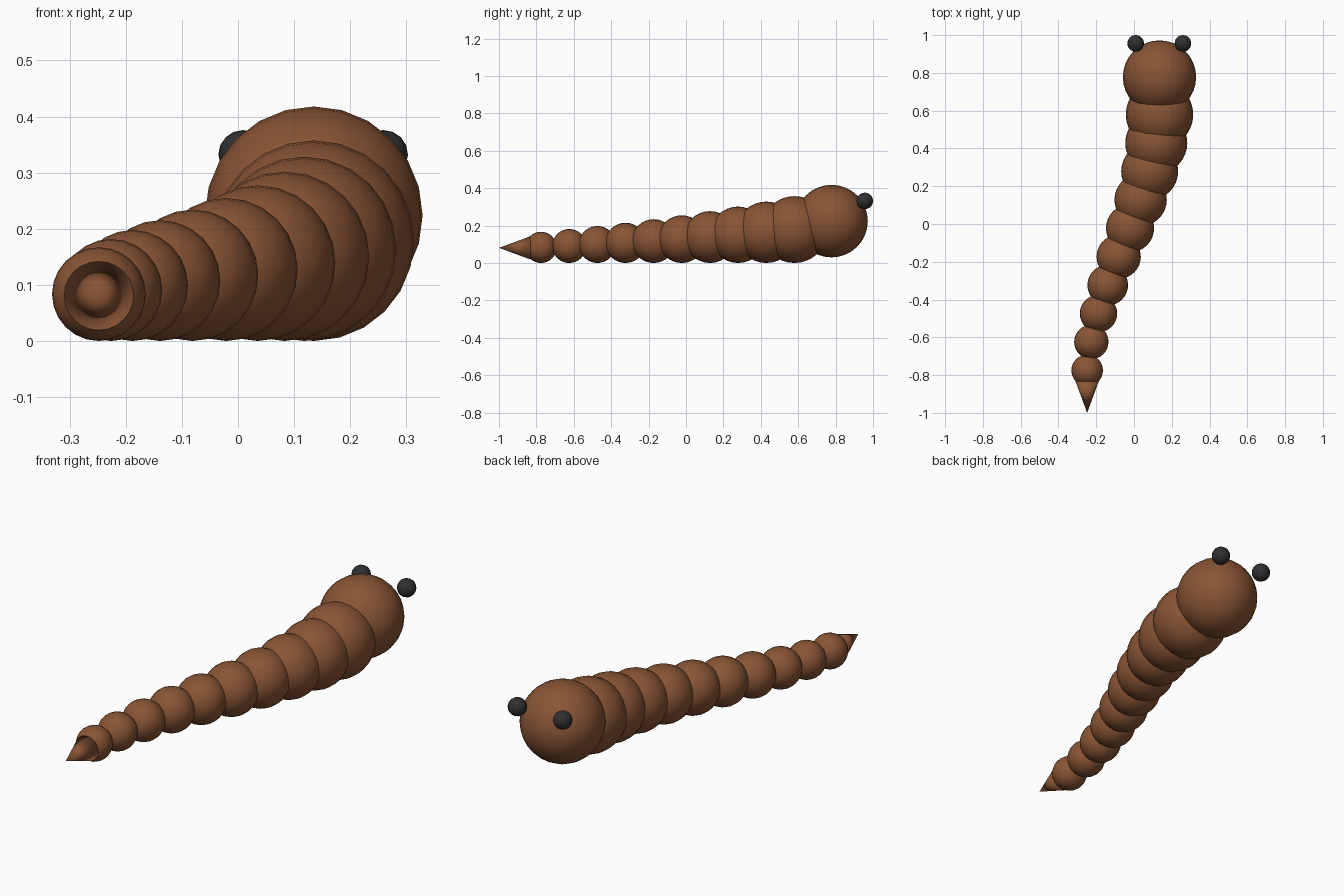
import bpy, math

if "Cube" in bpy.data.objects:
    bpy.data.objects.remove(bpy.data.objects["Cube"])


def material(name, rgb):
    m = bpy.data.materials.new(name)
    m.diffuse_color = (*rgb, 1)
    m.use_nodes = True
    m.node_tree.nodes["Principled BSDF"].inputs["Base Color"].default_value = m.diffuse_color
    return m


brown = material("earth brown", (0.25, 0.09, 0.035))
black = material("eye black", (0.03, 0.03, 0.033))


def finish(name, mat):
    ob = bpy.context.object
    ob.name = name
    ob.data.materials.append(mat)
    bpy.ops.object.shade_smooth()
    return ob


def ball(name, loc, r, mat, segments=24, rings=16):
    # poles lie along the body (y)
    bpy.ops.mesh.primitive_uv_sphere_add(segments=segments, ring_count=rings, radius=r,
                                         location=loc, rotation=(math.pi / 2, 0, 0))
    return finish(name, mat)


# body: balls growing by a constant ratio along a gentle S-curve, resting on the ground
curve_x = [-0.248, -0.226, -0.188, -0.139, -0.081, -0.021, 0.035, 0.083, 0.118, 0.135]
for i, x in enumerate(curve_x):
    r = 0.0835 * 1.0882 ** i
    ball(f"body_segment_{i + 1}", (x, -0.775 + 0.1505 * i, r), r, brown)

# head
ball("head", (0.135, 0.778, 0.224), 0.194, brown)

# eyes
for side, name in ((-1, "left_eye"), (1, "right_eye")):
    ball(name, (0.134 + side * 0.125, 0.956, 0.332), 0.044, black, 16, 12)

# pointed tail, tip towards -y
tip, base = -1.0, -0.832
bpy.ops.mesh.primitive_cone_add(vertices=24, radius1=0.062, radius2=0, depth=base - tip,
                                location=(-0.248, (tip + base) / 2, 0.081),
                                rotation=(math.pi / 2, 0, 0))
finish("tail_tip", brown)
